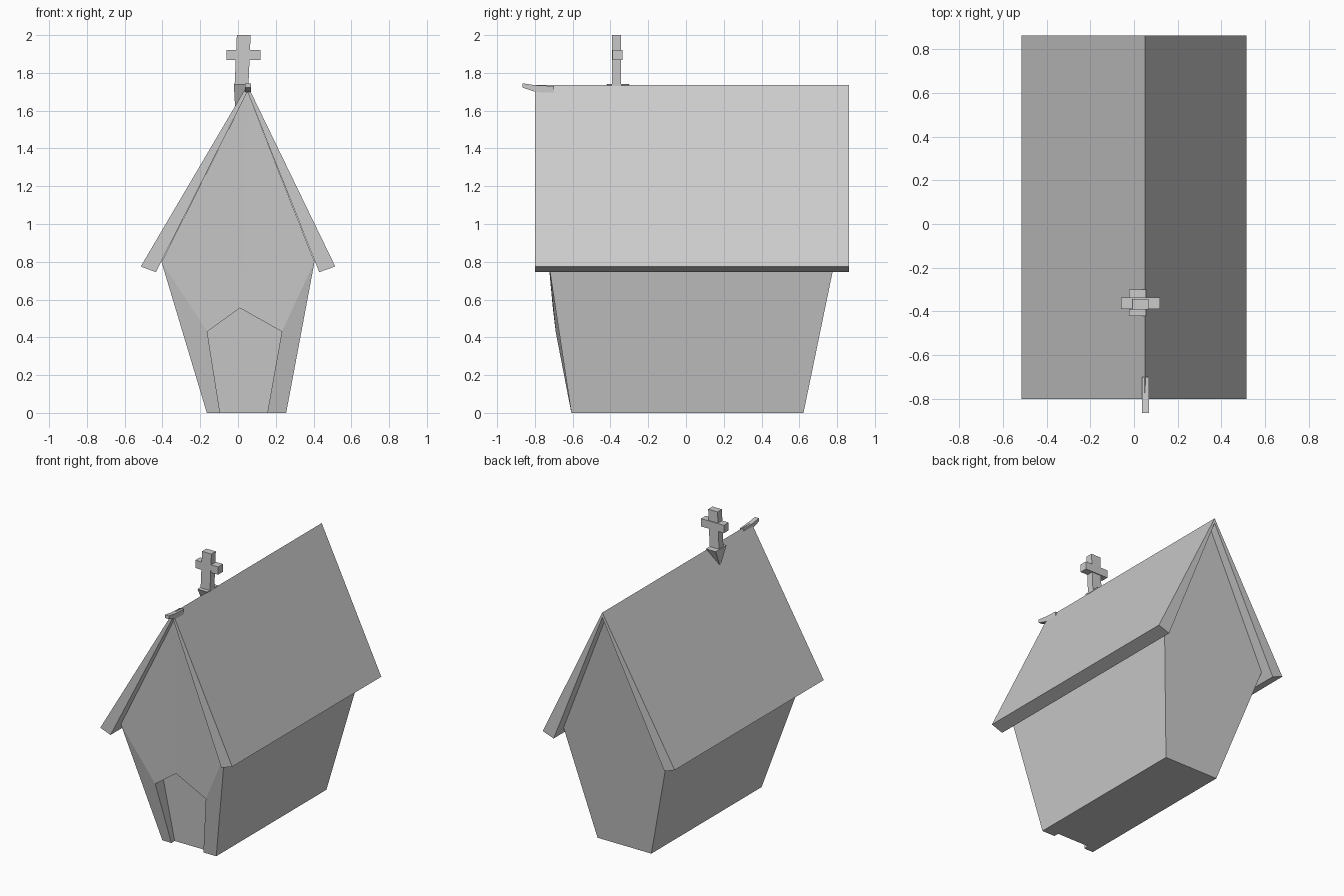
import bpy
import bmesh

cube = bpy.data.objects.get("Cube")
if cube:
    bpy.data.objects.remove(cube, do_unlink=True)

# One plain grey for the whole chapel
grey = bpy.data.materials.new("plain grey")
grey.use_nodes = True
colour = (0.6, 0.6, 0.6, 1)
grey.diffuse_color = colour
grey.node_tree.nodes["Principled BSDF"].inputs["Base Color"].default_value = colour


def finish(name, bm):
    bmesh.ops.recalc_face_normals(bm, faces=bm.faces[:])
    mesh = bpy.data.meshes.new(name)
    bm.to_mesh(mesh)
    bm.free()
    mesh.materials.append(grey)
    obj = bpy.data.objects.new(name, mesh)
    bpy.context.collection.objects.link(obj)
    return obj


def ring(bm, points):
    return [bm.verts.new(p) for p in points]


def bridge(bm, a, b, closed=True):
    n = len(a)
    for i in range(n if closed else n - 1):
        j = (i + 1) % n
        bm.faces.new((a[i], a[j], b[j], b[i]))


def loft(name, start, end):
    """Closed solid between two outlines."""
    bm = bmesh.new()
    a, b = ring(bm, start), ring(bm, end)
    bridge(bm, a, b)
    bm.faces.new(a)
    bm.faces.new(b)
    return finish(name, bm)


def box(name, x, y, z, lean=0.0):
    """Box given by its limits; lean shifts the top in x."""
    def level(h, s):
        return [(x[0] + s, y[0], h), (x[1] + s, y[0], h),
                (x[1] + s, y[1], h), (x[0] + s, y[1], h)]
    return loft(name, level(z[0], 0), level(z[1], lean))


# Walls: flared gabled body with a recessed pointed doorway
gable = [(-0.165, 0), (-0.405, 0.8), (0.05, 1.7), (0.405, 0.8), (0.255, 0)]
doorway = [(-0.095, 0), (-0.163, 0.43), (0.01, 0.555), (0.232, 0.43), (0.155, 0)]
front_y = [-0.607, -0.728, -0.76, -0.728, -0.607]
back_y = [0.622, 0.787, 0.81, 0.787, 0.622]
door_y = [-0.607, -0.69, -0.705, -0.69, -0.607]
recess_y = [-0.57, -0.6, -0.61, -0.6, -0.57]

bm = bmesh.new()
front, back, door, recess = [
    ring(bm, [(x, y, z) for (x, z), y in zip(outline, ys)])
    for outline, ys in ((gable, front_y), (gable, back_y),
                        (doorway, door_y), (doorway, recess_y))]
bridge(bm, back, front, closed=False)
bridge(bm, front, door, closed=False)
bridge(bm, door, recess, closed=False)
bm.faces.new(back)
bm.faces.new(recess)
bm.faces.new((back[0], front[0], door[0], recess[0],
              recess[-1], door[-1], front[-1], back[-1]))
finish("walls", bm)

# Roof: two slopes with blunt eaves, thinning towards the ridge
slopes = {"roof_right": (-0.515, -0.435), "roof_left": (0.515, 0.43)}
for name, (outer, inner) in slopes.items():
    profile = [(outer, 0.775), (0.05, 1.735), (0.05, 1.7), (inner, 0.745)]
    loft(name, [(x, -0.8, z) for x, z in profile],
         [(x, 0.862, z) for x, z in profile])

# Small upturned ridge tip at the front
tip = [(-0.866, 1.745), (-0.866, 1.722), (-0.8, 1.7), (-0.7, 1.69), (-0.7, 1.73), (-0.8, 1.735)]
loft("ridge_tip", [(0.037, y, z) for y, z in tip],
     [(0.069, y, z) for y, z in tip])

# Cross on an inverted pyramid foot
bm = bmesh.new()
top = ring(bm, [(-0.022, -0.42, 1.74), (0.055, -0.42, 1.74),
                (0.055, -0.3, 1.74), (-0.022, -0.3, 1.74)])
point = bm.verts.new((-0.015, -0.36, 1.61))
bm.faces.new(top)
for i in range(4):
    bm.faces.new((top[i], top[(i + 1) % 4], point))
finish("cross_foot", bm)
box("cross_post", (-0.018, 0.055), (-0.392, -0.343), (1.73, 2.0), lean=0.012)
box("cross_arm", (-0.06, 0.118), (-0.39, -0.337), (1.867, 1.922))
